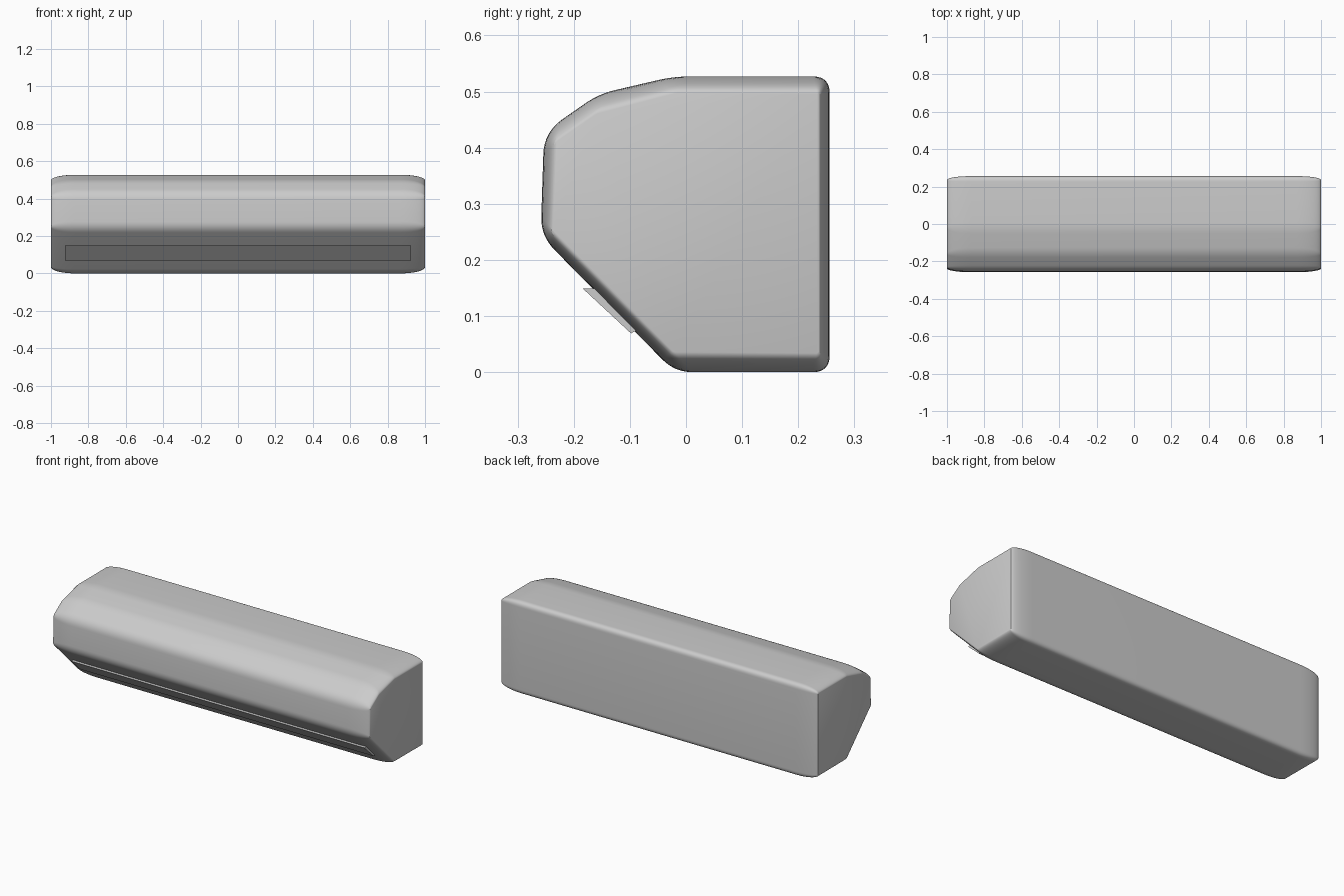
import bpy, bmesh, math
from mathutils import Vector

if "Cube" in bpy.data.objects:
    bpy.data.objects.remove(bpy.data.objects["Cube"])

def loft(name, sections):
    """Skin a list of equal-length point rings and cap both ends."""
    bm = bmesh.new()
    rings = [[bm.verts.new(p) for p in s] for s in sections]
    n = len(rings[0])
    for a, b in zip(rings, rings[1:]):
        for i in range(n):
            j = (i + 1) % n
            bm.faces.new((a[i], a[j], b[j], b[i]))
    bm.faces.new(rings[0])
    bm.faces.new(rings[-1])
    bmesh.ops.recalc_face_normals(bm, faces=bm.faces)
    mesh = bpy.data.meshes.new(name)
    bm.to_mesh(mesh)
    bm.free()
    ob = bpy.data.objects.new(name, mesh)
    bpy.context.collection.objects.link(ob)
    return ob

# Side profile: outer corner (y, z), rounding length, matching end-face corner
corners = [
    ((0.256, 0.0), 0.03, (0.235, 0.034)),
    ((0.256, 0.527), 0.03, (0.235, 0.497)),
    ((-0.022, 0.527), 0.03, (-0.018, 0.497)),
    ((-0.155, 0.496), 0.03, (-0.160, 0.460)),
    ((-0.253, 0.428), 0.04, (-0.232, 0.410)),
    ((-0.259, 0.243), 0.035, (-0.237, 0.250)),
    ((-0.020, 0.0), 0.032, (-0.022, 0.036)),
]
STEPS = 8
outer, inner = [], []
for i, (c, length, end) in enumerate(corners):
    c = Vector(c)
    p = c + (Vector(corners[i - 1][0]) - c).normalized() * length
    q = c + (Vector(corners[(i + 1) % len(corners)][0]) - c).normalized() * length
    for k in range(STEPS + 1):
        t = k / STEPS
        pt = p * (1 - t) ** 2 + c * 2 * t * (1 - t) + q * t * t
        outer.append(pt)
        inner.append(Vector(end) + (pt - c) * 0.08)

# Main body with softly tapering ends
END, N = 0.13, 10
half = []
for k in range(N + 1):
    a = math.pi / 2 * k / N
    half.append((1 - END + END * math.sin(a), 1 - math.cos(a)))
stations = [(-x, w) for x, w in reversed(half)] + half
body = loft("body", [[(x, *o.lerp(i, w)) for o, i in zip(outer, inner)]
                     for x, w in stations])

# Air outlet flap on the lower sloping face
flap_profile = [(-0.184, 0.149), (-0.098, 0.069), (-0.080, 0.087), (-0.166, 0.167)]
flap_profile = [(-0.184, 0.149), (-0.098, 0.069), (-0.082, 0.078), (-0.155, 0.149)]
flap = loft("outlet_flap", [[(x, y, z) for y, z in flap_profile] for x in (-0.925, 0.925)])

# Smooth shading with crisp end and flap edges
bpy.ops.object.select_all(action='DESELECT')
for ob in (body, flap):
    ob.select_set(True)
    bpy.context.view_layer.objects.active = ob
bpy.ops.object.shade_smooth_by_angle(angle=math.radians(30))
